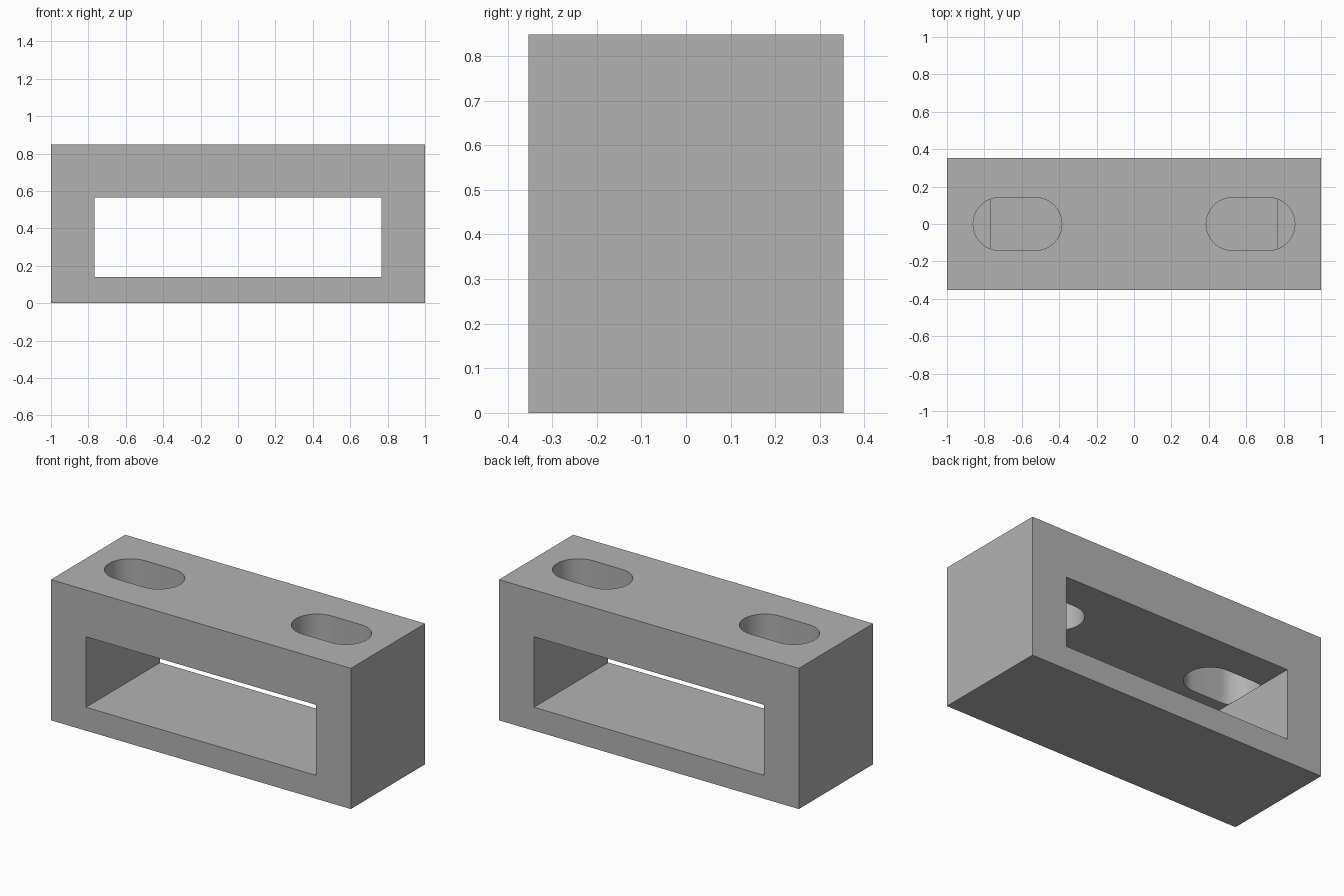
import bpy
import bmesh
from math import cos, sin, pi

cube = bpy.data.objects.get("Cube")
if cube:
    bpy.data.objects.remove(cube, do_unlink=True)

WIDTH, DEPTH, HEIGHT = 2.0, 0.707, 0.848
WINDOW_HALF, WINDOW_LOW, WINDOW_HIGH = 0.766, 0.141, 0.566
SLOT_X, SLOT_HALF_STRAIGHT, SLOT_RADIUS = 0.623, 0.096, 0.141

grey = bpy.data.materials.new("plain grey")
grey.use_nodes = True
grey.diffuse_color = (0.45, 0.45, 0.45, 1)
grey.node_tree.nodes["Principled BSDF"].inputs["Base Color"].default_value = grey.diffuse_color


def prism(name, outline, z0, z1):
    """Extrude an xy outline from z0 up to z1."""
    bm = bmesh.new()
    face = bm.faces.new([bm.verts.new((x, y, z0)) for x, y in outline])
    top = bmesh.ops.extrude_face_region(bm, geom=[face])["geom"]
    bmesh.ops.translate(bm, vec=(0, 0, z1 - z0),
                        verts=[v for v in top if isinstance(v, bmesh.types.BMVert)])
    bmesh.ops.recalc_face_normals(bm, faces=bm.faces)
    mesh = bpy.data.meshes.new(name)
    bm.to_mesh(mesh)
    bm.free()
    mesh.materials.append(grey)
    obj = bpy.data.objects.new(name, mesh)
    bpy.context.collection.objects.link(obj)
    return obj


def rectangle(hx, hy):
    return [(-hx, -hy), (hx, -hy), (hx, hy), (-hx, hy)]


def slot_outline(cx, steps=24):
    points = []
    for side in (1, -1):
        for i in range(steps + 1):
            a = -pi / 2 + pi * i / steps
            points.append((cx + side * (SLOT_HALF_STRAIGHT + SLOT_RADIUS * cos(a)),
                           side * SLOT_RADIUS * sin(a)))
    return points


# Solid block
block = prism("block", rectangle(WIDTH / 2, DEPTH / 2), 0, HEIGHT)

# Window through the depth, and a rounded slot down to its ceiling at each end
cutters = [prism("window_cutter", rectangle(WINDOW_HALF, DEPTH), WINDOW_LOW, WINDOW_HIGH)]
for side, label in ((1, "left"), (-1, "right")):
    cutters.append(prism(label + "_slot_cutter", slot_outline(side * SLOT_X),
                         WINDOW_HIGH, HEIGHT + 0.1))

for cutter in cutters:
    mod = block.modifiers.new(cutter.name, "BOOLEAN")
    mod.operation = "DIFFERENCE"
    mod.solver = "EXACT"
    mod.object = cutter

# Bake the cuts, then drop the cutters
bpy.context.view_layer.objects.active = block
block.select_set(True)
for mod in list(block.modifiers):
    bpy.ops.object.modifier_apply(modifier=mod.name)
for cutter in cutters:
    bpy.data.objects.remove(cutter, do_unlink=True)

# Round slot ends smooth, every other edge sharp
bpy.ops.object.select_all(action="DESELECT")
block.select_set(True)
bpy.ops.object.shade_smooth_by_angle(angle=pi / 6)
